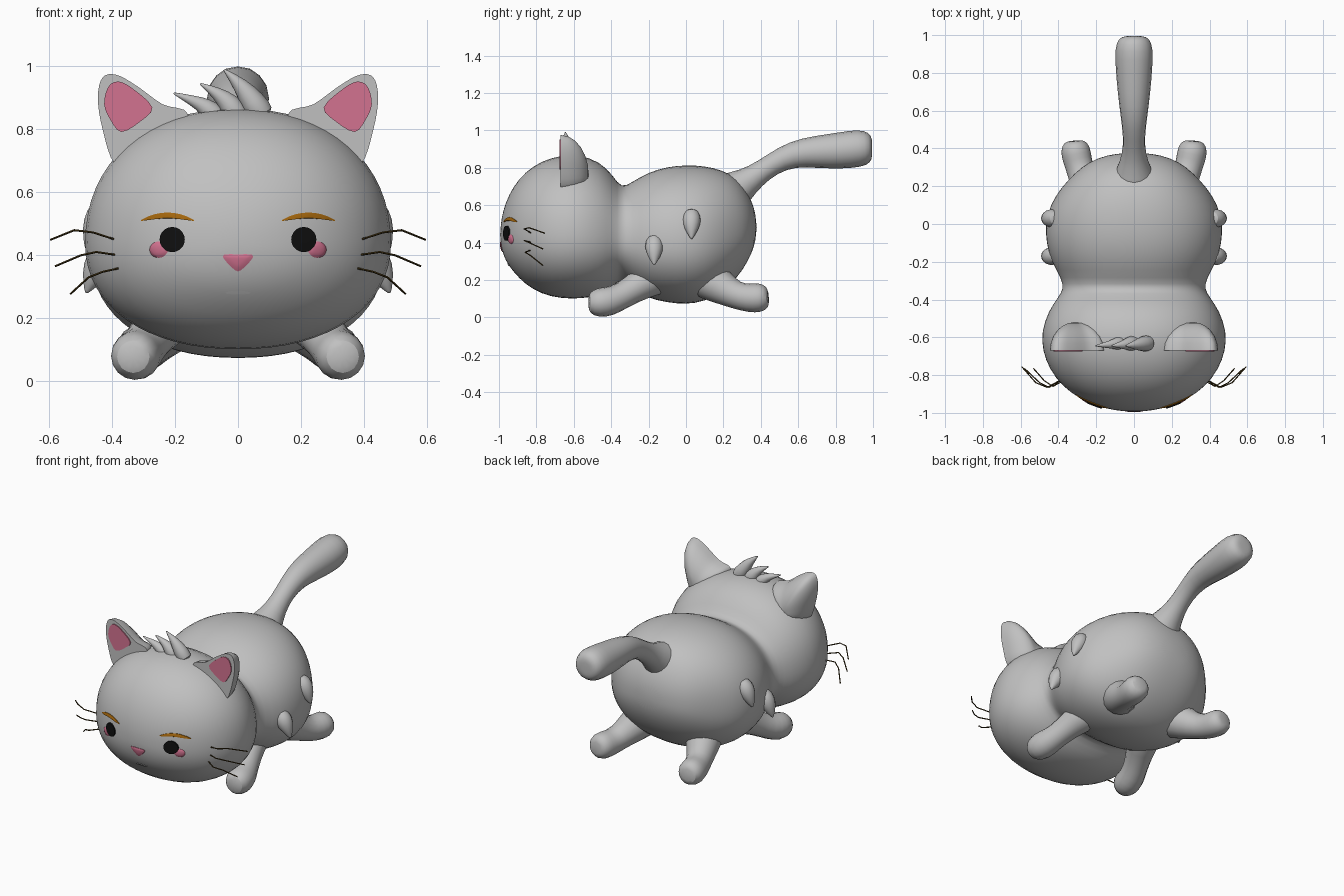
import bpy, bmesh, math
from mathutils import Vector
from mathutils.bvhtree import BVHTree

if "Cube" in bpy.data.objects:
    bpy.data.objects.remove(bpy.data.objects["Cube"])


def material(name, rgb):
    m = bpy.data.materials.new(name)
    m.diffuse_color = (*rgb, 1)
    m.use_nodes = True
    m.node_tree.nodes["Principled BSDF"].inputs["Base Color"].default_value = m.diffuse_color
    return m


GREY = material("grey fur", (0.53, 0.53, 0.53))
PINK = material("pink", (0.65, 0.17, 0.28))
BLACK = material("black", (0.005, 0.005, 0.005))
BROWN = material("golden brown", (0.36, 0.13, 0.004))
DARK = material("dark whisker", (0.05, 0.03, 0.006))


def finish(name, bm, mat, subsurf=0, mirror=False, angle=60, fix=True):
    if fix:
        bmesh.ops.recalc_face_normals(bm, faces=bm.faces)
    me = bpy.data.meshes.new(name)
    bm.to_mesh(me)
    bm.free()
    me.materials.append(mat)
    ob = bpy.data.objects.new(name, me)
    bpy.context.collection.objects.link(ob)
    bpy.ops.object.select_all(action='DESELECT')
    ob.select_set(True)
    bpy.context.view_layer.objects.active = ob
    bpy.ops.object.shade_smooth_by_angle(angle=math.radians(angle))
    if subsurf:
        s = ob.modifiers.new("smooth", 'SUBSURF')
        s.levels = s.render_levels = subsurf
    if mirror:
        ob.modifiers.new("mirror", 'MIRROR').use_mirror_merge = False
    return ob


def skin(bm, rings, start=None, end=None):
    """Bridge rings of points; close each end with a pole or a flat cap."""
    rows = [[bm.verts.new(p) for p in r] for r in rings]
    n = len(rows[0])
    for a, b in zip(rows, rows[1:]):
        for i in range(n):
            j = (i + 1) % n
            bm.faces.new((a[i], a[j], b[j], b[i]))
    for row, pole in ((rows[0], start), (rows[-1], end)):
        if pole is None:
            bm.faces.new(row)
        else:
            v = bm.verts.new(pole)
            for i in range(n):
                bm.faces.new((row[i], row[(i + 1) % n], v))


def tube(bm, pts, sides=8):
    """Tapered limb through (x, y, z, radius) points."""
    ps = [Vector(p[:3]) for p in pts]
    d = (ps[-1] - ps[0]).normalized()
    ref = Vector((1, 0, 0)) if abs(d.x) < 0.7 else Vector((0, 1, 0))
    rings = []
    for i, p in enumerate(ps):
        t = (ps[min(i + 1, len(ps) - 1)] - ps[max(i - 1, 0)]).normalized()
        u = t.cross(ref).normalized()
        v = u.cross(t)
        r = pts[i][3]
        ang = [2 * math.pi * (k + 0.5) / sides for k in range(sides)]
        rings.append([p + r * (math.cos(a) * u + math.sin(a) * v) for a in ang])
    skin(bm, rings, ps[0], ps[-1])


def tubes(name, paths, mat=GREY, sides=8, subsurf=1, mirror=True):
    bm = bmesh.new()
    for p in paths:
        tube(bm, p, sides)
    return finish(name, bm, mat, subsurf, mirror)


def rounded(pts, steps=4):
    """Closed smooth curve through 2D points."""
    out, n = [], len(pts)
    for i in range(n):
        a, b, c, d = (Vector(pts[(i + k) % n]) for k in (-1, 0, 1, 2))
        for s in range(steps):
            t = s / steps
            out.append(0.5 * (2 * b + (c - a) * t + (2 * a - 5 * b + 4 * c - d) * t * t
                              + (3 * b - a - 3 * c + d) * t ** 3))
    return out


# Head and body: one loft along y of (y, bottom, top, half width)
SECTIONS = [(-.987, .37, .53, .10), (-.967, .305, .61, .19), (-.925, .245, .70, .29),
            (-.86, .175, .78, .38), (-.77, .122, .84, .45), (-.67, .10, .868, .487),
            (-.57, .098, .872, .493), (-.46, .113, .835, .455), (-.39, .165, .76, .405),
            (-.345, .21, .69, .375), (-.29, .15, .725, .385), (-.2, .10, .778, .44),
            (-.1, .078, .808, .467), (0, .068, .817, .472), (.1, .083, .812, .447),
            (.19, .133, .79, .39), (.27, .205, .75, .315), (.33, .295, .67, .24),
            (.367, .38, .585, .14)]
rings = []
for y, lo, hi, w in SECTIONS:
    cz = lo + (hi - lo) * 0.44
    ring = []
    for k in range(32):
        a = 2 * math.pi * k / 32
        c, s = math.cos(a), math.sin(a)
        px = math.copysign(abs(c) ** 0.92, c)
        pz = math.copysign(abs(s) ** 0.92, s)
        ring.append((w * px, y, cz + pz * (hi - cz if s > 0 else cz - lo)))
    rings.append(ring)
bm = bmesh.new()
skin(bm, rings, (0, -.995, .44), (0, .38, .48))
body = finish("head_and_body", bm, GREY, subsurf=1, angle=180)
surface = BVHTree.FromObject(body, bpy.context.evaluated_depsgraph_get())

# Tail, with a wide root and a blunt club end
tubes("tail", [[(0, .20, .64, .15), (0, .29, .70, .10), (0, .37, .755, .068),
                (0, .46, .82, .062), (0, .57, .875, .078), (0, .70, .885, .096),
                (0, .83, .892, .108), (0, .93, .905, .112), (0, .985, .908, .09),
                (0, .995, .908, .05)]], mirror=False)

# Legs
tubes("front_leg", [[(.20, -.13, .24, .13), (.25, -.24, .18, .09), (.295, -.34, .115, .075),
                     (.32, -.41, .085, .088), (.33, -.47, .078, .088), (.333, -.52, .078, .06)]])
tubes("rear_leg", [[(.19, .08, .23, .14), (.245, .19, .16, .10), (.28, .27, .115, .078),
                    (.30, .34, .103, .085), (.312, .40, .105, .088), (.316, .44, .108, .06)]])

# Fur tufts on the flanks
tubes("side_fur_tuft", [[(.41, y, z + .15, .04), (.435, y, z + .10, .06),
                         (.463, y, z + .05, .04), (.482, y, z, .006)]
                        for y, z in ((-.17, .28), (.03, .42))])

# Curled hair on the crown
tubes("crown_hair", [
    [(.08, -.63, .84, .05), (.045, -.635, .89, .045), (.01, -.64, .94, .028), (-.045, -.645, .99, .004)],
    [(.0, -.63, .84, .05), (-.03, -.635, .885, .038), (-.065, -.64, .915, .022), (-.12, -.645, .945, .004)],
    [(-.07, -.63, .84, .045), (-.105, -.635, .875, .03), (-.145, -.64, .892, .018), (-.205, -.645, .915, .004)],
], mirror=False)

# Ears: flat front outline tapering to a domed back
outline = rounded([(.16, .85), (.24, .88), (.32, .937), (.385, .973), (.43, .965), (.445, .90),
                   (.43, .80), (.39, .69), (.30, .67), (.19, .74)])
base = Vector((.315, .76))
rings = []
for t in (0, 15, 30, 45, 60, 75):
    s, depth = math.cos(math.radians(t)), math.sin(math.radians(t))
    flat = [base + (p - base) * s for p in outline]
    rings.append([(p.x, -.67 + .15 * depth, p.y) for p in flat])
bm = bmesh.new()
skin(bm, rings, None, (base.x, -.52, base.y))
finish("ear", bm, GREY, mirror=True)

# Pink inner ears
inner = rounded([(.425, .88), (.412, .935), (.38, .952), (.335, .93), (.272, .87),
                 (.31, .825), (.37, .792), (.405, .83)], 3)
bm = bmesh.new()
skin(bm, [[(p.x, y, p.y) for p in inner] for y in (-.676, -.668)])
finish("inner_ear", bm, PINK, mirror=True, angle=30)


def decal(name, pts, mat, lift, mirror=True, bulge=0.0):
    """Thin plate moulded onto the face from an (x, z) outline."""
    pts = [Vector(p) for p in pts]
    mid = sum(pts, Vector((0, 0))) / len(pts)

    def on_face(p, h):
        hit = surface.ray_cast(Vector((p.x, -2, p.y)), Vector((0, 1, 0)))[0]
        return (p.x, hit.y - h, p.y)
    rings = [[on_face(p, -.01) for p in pts]]
    for s in (1, .7, .35):
        rings.append([on_face(mid + (p - mid) * s, lift + bulge * math.sqrt(1 - s * s))
                      for p in pts])
    b = bmesh.new()
    skin(b, rings, None, on_face(mid, lift + bulge))
    return finish(name, b, mat, mirror=mirror, angle=50)


def ellipse(cx, cz, rx, rz, n=20):
    return [(cx + rx * math.cos(2 * math.pi * k / n), cz + rz * math.sin(2 * math.pi * k / n))
            for k in range(n)]


# Face
decal("cheek", ellipse(.252, .418, .029, .026), PINK, .001, bulge=.007)
decal("eye", ellipse(.209, .45, .04, .04), BLACK, .009)
decal("nose", rounded([(-.045, .402), (.0, .403), (.045, .402), (.042, .385),
                       (.01, .353), (-.01, .353), (-.042, .385)], 2),
      PINK, .003, mirror=False, bulge=.004)
decal("mouth", ellipse(0, .281, .04, .006, 12), GREY, .004, mirror=False)

# Eyebrows: tapered arcs
arc = [(.14 + .168 * i / 8, i / 8) for i in range(9)]
top = [(x, .512 + .024 * math.sin(math.pi * t) ** .8) for x, t in arc]
low = [(x, .509 + .008 * math.sin(math.pi * t)) for x, t in arc]
decal("eyebrow", top + low[::-1], BROWN, .004, bulge=.004)

# Whiskers: three bent strands on each cheek
R = .0035
tubes("whisker", [
    [(.395, -.83, .452, R), (.46, -.865, .473, R), (.52, -.84, .48, R), (.595, -.755, .45, R)],
    [(.39, -.83, .402, R), (.45, -.865, .411, R), (.50, -.84, .40, R), (.58, -.765, .366, R)],
    [(.375, -.83, .36, R), (.43, -.86, .348, R), (.475, -.83, .33, R), (.532, -.765, .278, R)],
], mat=DARK, sides=5, subsurf=0)
